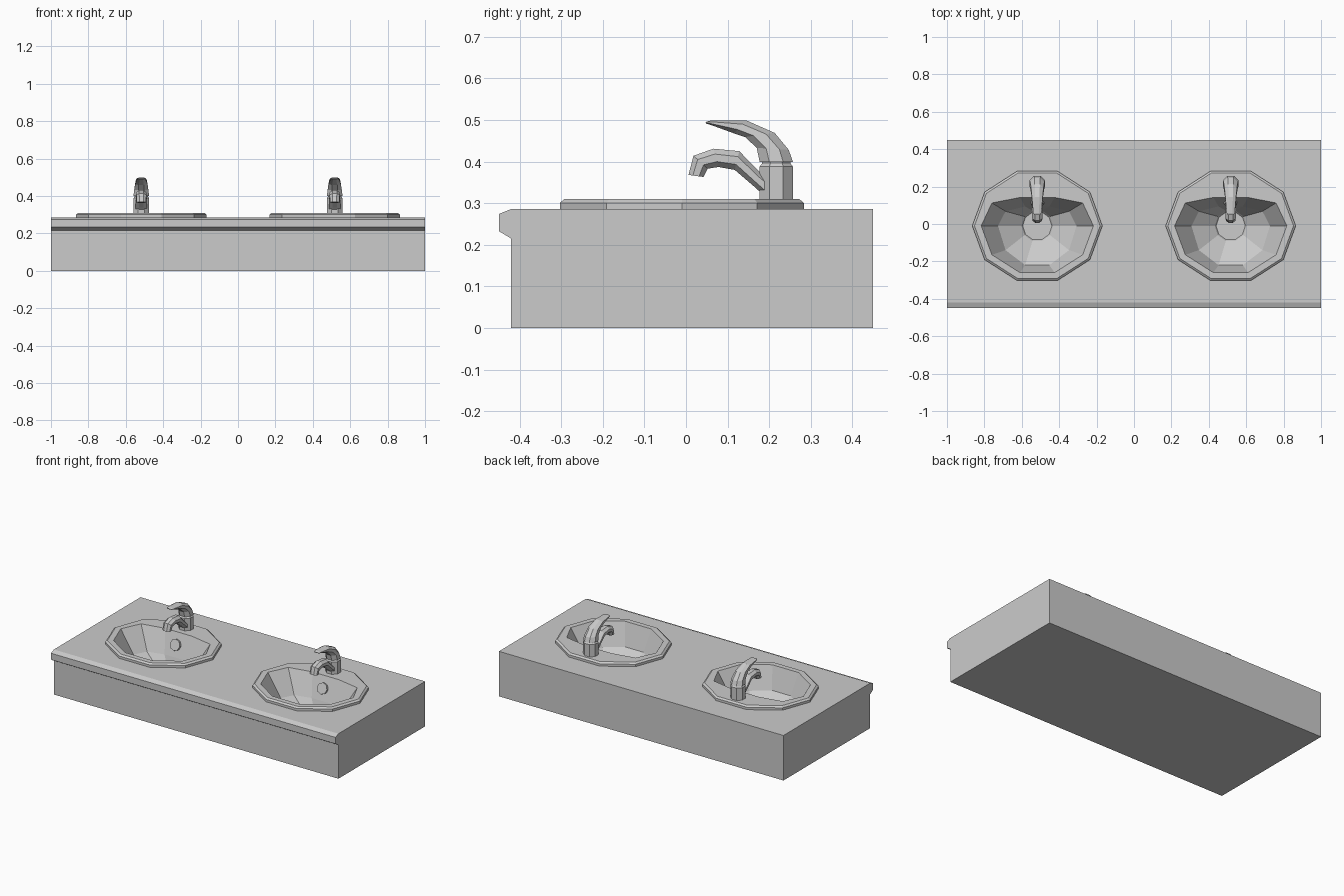
import bpy, bmesh, math
from mathutils import Vector

if "Cube" in bpy.data.objects:
    bpy.data.objects.remove(bpy.data.objects["Cube"])

grey = bpy.data.materials.new("plain_grey")
grey.use_nodes = True
grey.diffuse_color = (0.6, 0.6, 0.6, 1)
grey.node_tree.nodes["Principled BSDF"].inputs["Base Color"].default_value = (0.6, 0.6, 0.6, 1)


def loft(name, rings, cap_start=True, closed=True):
    """Skin a list of equal rings of points; cap the ends."""
    bm = bmesh.new()
    loops = [[bm.verts.new(p) for p in ring] for ring in rings]
    n = len(loops[0])
    for a, b in zip(loops, loops[1:]):
        for i in range(n):
            j = (i + 1) % n
            bm.faces.new((a[i], a[j], b[j], b[i]))
    if cap_start:
        bm.faces.new(loops[0][::-1])
    bm.faces.new(loops[-1])
    if closed:
        bmesh.ops.recalc_face_normals(bm, faces=bm.faces)
    mesh = bpy.data.meshes.new(name)
    bm.to_mesh(mesh)
    bm.free()
    obj = bpy.data.objects.new(name, mesh)
    bpy.context.collection.objects.link(obj)
    mesh.materials.append(grey)
    return obj


def oval(cx, rx, back, front, z, power=1.0):
    """Ten-sided ring with separate back and front depths."""
    pts = []
    for i in range(10):
        t = math.tau * i / 10
        s = math.sin(t) / math.sin(math.radians(72))
        y = back * abs(s) ** power if s > 0 else front * s
        pts.append((cx + rx * math.cos(t), -0.01 + y, z))
    return pts


def tube(name, cx, sections):
    """Eight-sided tube; each section is outer (y, z), inner (y, z), half width."""
    rings = []
    for outer, inner, w in sections:
        a, b = Vector((cx, *outer)), Vector((cx, *inner))
        mid, half = (a + b) / 2, (a - b) / 2
        ring = []
        for i in range(8):
            t = math.tau * (i + 0.5) / 8
            k = 1 / math.cos(math.pi / 8)
            ring.append(mid + half * math.cos(t) * k + Vector((w * math.sin(t) * k, 0, 0)))
        rings.append(ring)
    return loft(name, rings)


# Counter block with an overhanging chamfered front lip
profile = [(-0.42, 0), (-0.42, 0.215), (-0.45, 0.233), (-0.45, 0.274),
           (-0.42, 0.286), (0.45, 0.286), (0.45, 0)]
counter = loft("counter", [[(x, y, z) for y, z in profile] for x in (-1, 1)])

for side, cx in (("left", 0.517), ("right", -0.517)):
    # Opening in the counter under the basin
    cutter = loft("cutter", [oval(cx, 0.32, 0.26, 0.275, z) for z in (0.03, 0.4)])
    cutter.hide_render = True
    cut = counter.modifiers.new("basin_opening", "BOOLEAN")
    cut.operation, cut.solver, cut.object = "DIFFERENCE", "EXACT", cutter
    bpy.context.view_layer.objects.active = counter
    bpy.ops.object.modifier_apply(modifier=cut.name)
    bpy.data.objects.remove(cutter)

    # Raised rim, deep bowl and recessed drain
    loft(side + "_basin", [
        oval(cx, 0.348, 0.293, 0.293, 0.28),
        oval(cx, 0.348, 0.293, 0.293, 0.301),
        oval(cx, 0.336, 0.282, 0.282, 0.31),
        oval(cx, 0.30, 0.152, 0.25, 0.31, 0.45),
        oval(cx, 0.21, 0.104, 0.21, 0.17, 0.6),
        oval(cx, 0.085, 0.081, 0.081, 0.085),
        oval(cx, 0.078, 0.074, 0.074, 0.075),
    ], cap_start=False, closed=False)

    # Overflow cap on the back wall of the bowl
    bpy.ops.mesh.primitive_cylinder_add(vertices=8, radius=0.035, depth=0.024,
                                        location=(cx, 0.115, 0.24),
                                        rotation=(math.radians(71), 0, 0))
    cap = bpy.context.object
    cap.name = side + "_overflow_cap"
    cap.data.materials.append(grey)

    # Tap body with a narrowed neck
    tube(side + "_tap_body", cx, [
        ((0.257, 0.305), (0.177, 0.305), 0.042),
        ((0.257, 0.388), (0.177, 0.388), 0.042),
        ((0.251, 0.396), (0.183, 0.396), 0.036),
        ((0.251, 0.405), (0.183, 0.405), 0.036),
    ])

    # Lever handle sweeping forward
    tube(side + "_tap_handle", cx, [
        ((0.257, 0.399), (0.177, 0.399), 0.042),
        ((0.247, 0.428), (0.17, 0.433), 0.038),
        ((0.213, 0.469), (0.142, 0.459), 0.033),
        ((0.145, 0.499), (0.115, 0.468), 0.028),
        ((0.06, 0.499), (0.06, 0.488), 0.022),
        ((0.047, 0.495), (0.049, 0.491), 0.017),
    ])

    # Curved spout
    tube(side + "_tap_spout", cx, [
        ((0.22, 0.34), (0.2, 0.307), 0.03),
        ((0.177, 0.375), (0.165, 0.339), 0.03),
        ((0.128, 0.425), (0.117, 0.38), 0.029),
        ((0.066, 0.431), (0.078, 0.387), 0.028),
        ((0.018, 0.414), (0.052, 0.383), 0.027),
        ((0.006, 0.368), (0.042, 0.363), 0.025),
    ])
